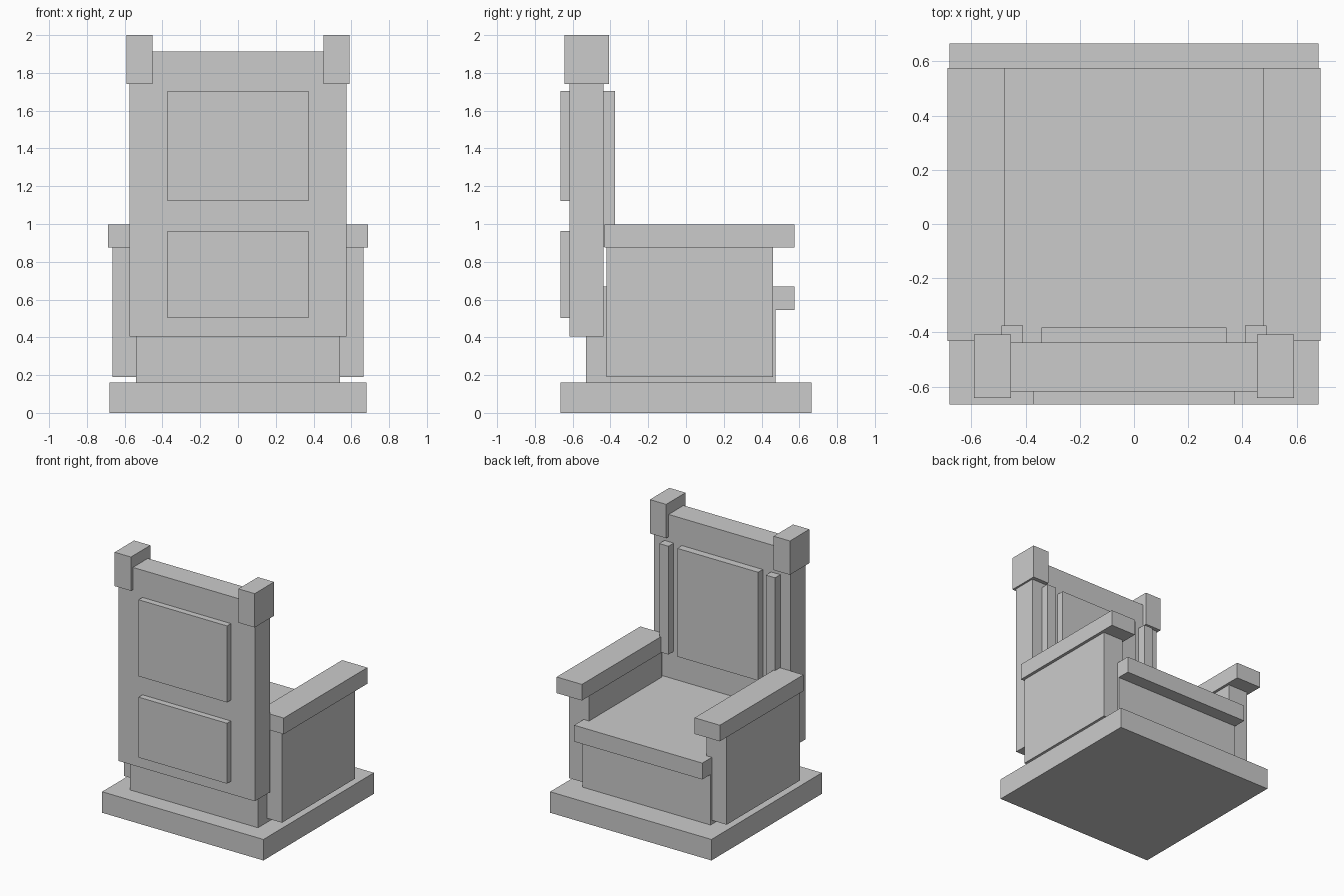
import bpy

if "Cube" in bpy.data.objects:
    bpy.data.objects.remove(bpy.data.objects["Cube"])


def box(name, x, y, z):
    """Axis-aligned box from (min, max) ranges."""
    bpy.ops.mesh.primitive_cube_add(size=1, location=[(a + b) / 2 for a, b in (x, y, z)])
    ob = bpy.context.object
    ob.name = name
    ob.scale = [b - a for a, b in (x, y, z)]
    bpy.ops.object.transform_apply(location=False, rotation=False, scale=True)
    return ob


def centred(name, half_width, y, z):
    return box(name, (-half_width, half_width), y, z)


def pair(name, x, y, z):
    """Mirrored left and right boxes."""
    box(name + "_right", x, y, z)
    box(name + "_left", (-x[1], -x[0]), y, z)


# Plinth, pedestal and seat
centred("base", 0.68, (-0.665, 0.665), (0, 0.16))
centred("pedestal", 0.54, (-0.53, 0.475), (0.16, 0.545))
centred("seat", 0.54, (-0.44, 0.575), (0.545, 0.67))

# Backrest with raised panels on both faces
centred("backrest", 0.575, (-0.618, -0.438), (0.405, 1.912))
centred("rear_upper_panel", 0.373, (-0.665, -0.618), (1.122, 1.705))
centred("rear_lower_panel", 0.373, (-0.665, -0.618), (0.503, 0.963))
centred("inner_back_panel", 0.341, (-0.438, -0.382), (0.88, 1.705))
pair("inner_back_strip", (0.41, 0.488), (-0.438, -0.375), (0.88, 1.705))

# Corner caps
pair("corner_cap", (0.453, 0.59), (-0.642, -0.408), (1.742, 2.0))

# Arms
pair("arm_panel", (0.495, 0.665), (-0.42, 0.46), (0.19, 0.875))
pair("armrest", (0.475, 0.688), (-0.432, 0.575), (0.875, 0.998))
